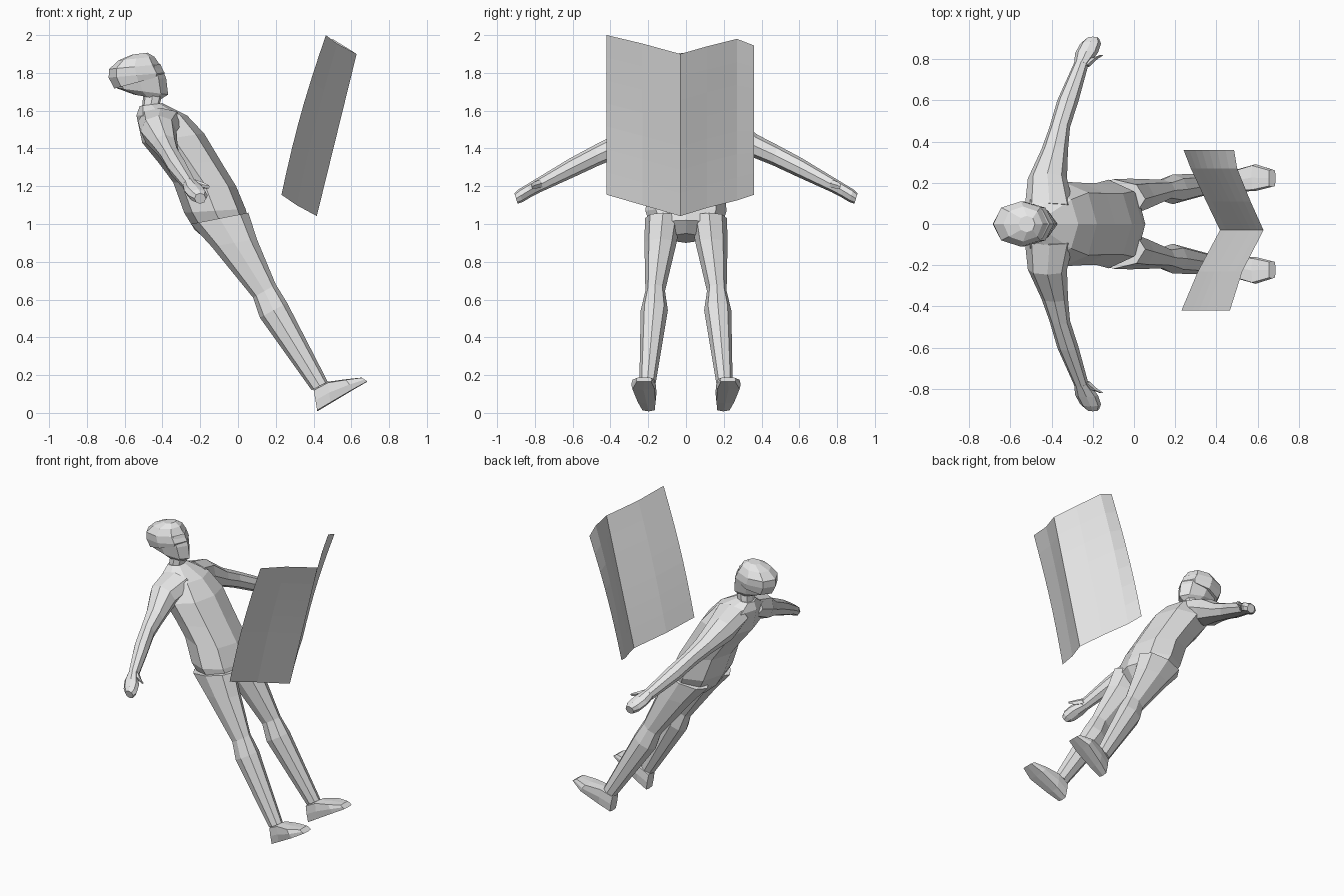
import bpy, bmesh, math
from mathutils import Vector

grey = bpy.data.materials.new("light grey")
grey.diffuse_color = (0.8, 0.8, 0.8, 1)


def finish(name, bm):
    me = bpy.data.meshes.new(name)
    bm.to_mesh(me)
    bm.free()
    me.materials.append(grey)
    ob = bpy.data.objects.new(name, me)
    bpy.context.collection.objects.link(ob)
    return ob


def loft(name, rings, n=8, box=0.78, mirror=False):
    """Capped skin through rings given as (centre, half axis A, half axis B)."""
    bm = bmesh.new()
    loops = []
    for c, a, b in rings:
        loop = []
        for k in range(n):
            t = 2 * math.pi * k / n
            u, v = math.cos(t), math.sin(t)
            if n == 8 and k % 2:            # squarer corners
                u, v = math.copysign(box, u), math.copysign(box, v)
            loop.append(bm.verts.new(Vector(c) + Vector(a) * u + Vector(b) * v))
        loops.append(loop)
    for p, q in zip(loops, loops[1:]):
        for k in range(n):
            j = (k + 1) % n
            bm.faces.new((p[k], p[j], q[j], q[k]))
    bm.faces.new(loops[0])
    bm.faces.new(loops[-1])
    bmesh.ops.recalc_face_normals(bm, faces=bm.faces)
    ob = finish(name, bm)
    if mirror:
        m = ob.modifiers.new("mirror", 'MIRROR')
        m.use_axis = (False, True, False)
        m.use_mirror_merge = False
    return ob


def span(bx, bz, fx, fz, w, y=0):
    """Ring from a back point and a front point, with half width w along y."""
    return (((bx + fx) / 2, y, (bz + fz) / 2),
            ((fx - bx) / 2, 0, (fz - bz) / 2), (0, w, 0))


def upright(x, hx, y, z, hz, lean=0.3):
    """Ring across the arm."""
    return ((x, y, z), (hx, 0, 0), (0, hz * lean, hz))


# Leaning torso from neck base to crotch
loft("torso", [
    span(-.52, 1.625, -.40, 1.64, .06),
    span(-.538, 1.575, -.27, 1.575, .16),
    span(-.507, 1.43, -.18, 1.48, .205),
    span(-.417, 1.32, -.09, 1.33, .20),
    span(-.343, 1.22, -.01, 1.20, .20),
    span(-.285, 1.06, .04, 1.08, .215),
    span(-.23, .97, .055, 1.02, .19),
    span(-.15, .90, .01, .95, .06)], box=0.74)

# Neck and head
loft("neck", [span(-.51, 1.60, -.42, 1.61, .055),
              span(-.50, 1.70, -.40, 1.69, .05)])
loft("head", [
    span(-.55, 1.685, -.41, 1.66, .05),
    span(-.645, 1.72, -.37, 1.685, .075),
    span(-.67, 1.78, -.38, 1.77, .095),
    span(-.67, 1.82, -.41, 1.845, .10),
    span(-.60, 1.86, -.46, 1.87, .07)], box=0.72)
loft("hair_cap", [
    span(-.655, 1.717, -.40, 1.785, .102),
    span(-.685, 1.775, -.388, 1.80, .11),
    span(-.682, 1.82, -.415, 1.845, .11),
    span(-.633, 1.866, -.443, 1.886, .085),
    span(-.56, 1.897, -.48, 1.907, .04)], box=0.72)

# Legs and feet, mirrored across the body
loft("legs", [
    span(-.25, 1.0, .055, 1.06, .095, .122),
    span(-.14, .88, .10, .92, .085, .135),
    span(.08, .61, .20, .68, .052, .163),
    span(.116, .504, .26, .583, .072, .168),
    span(.39, .12, .475, .165, .042, .205)], box=0.72, mirror=True)


def sole(tx, tz, bx, bz, w, y):
    return span(bx, bz, tx, tz, w, y)


loft("feet", [
    sole(.40, .125, .42, .008, .036, .198),
    sole(.475, .165, .49, .05, .052, .208),
    sole(.57, .178, .61, .122, .065, .225),
    sole(.654, .187, .686, .166, .042, .222)], box=0.9, mirror=True)

# Arms, hands and thumbs
loft("arms", [
    upright(-.41, .12, .08, 1.545, .07),
    upright(-.42, .095, .22, 1.49, .085),
    upright(-.385, .065, .36, 1.415, .058),
    upright(-.36, .05, .47, 1.365, .052),
    upright(-.32, .052, .60, 1.30, .048),
    upright(-.255, .036, .78, 1.205, .036)], box=0.72, mirror=True)
loft("hands", [
    upright(-.255, .036, .775, 1.208, .036),
    upright(-.23, .055, .83, 1.177, .034),
    upright(-.21, .05, .875, 1.15, .034),
    upright(-.20, .03, .90, 1.135, .028)], box=0.72, mirror=True)
loft("thumbs", [
    upright(-.235, .022, .765, 1.215, .022),
    upright(-.195, .018, .80, 1.205, .018),
    upright(-.158, .009, .818, 1.197, .01)], n=5, mirror=True)

# Open folded sheet: top and bottom edges as (y, top x, top z, bottom x, bottom z)
edge = [(-.42, .465, 2.0, .23, 1.155), (-.23, .525, 1.955, .31, 1.10),
        (-.03, .628, 1.90, .417, 1.042), (.11, .565, 1.94, .35, 1.085),
        (.27, .50, 1.98, .275, 1.125), (.36, .485, 1.945, .24, 1.155)]
rows = 7
bm = bmesh.new()
grid = []
for y, tx, tz, bx, bz in edge:
    col = []
    for r in range(rows + 1):
        t = r / rows
        bow = -.016 * math.sin(math.pi * t) * min(1, abs(y + .03) / .3)
        col.append(bm.verts.new((tx + (bx - tx) * t + bow, y, tz + (bz - tz) * t)))
    grid.append(col)
for a, b in zip(grid, grid[1:]):
    for r in range(rows):
        bm.faces.new((a[r], a[r + 1], b[r + 1], b[r]))
finish("folded_sheet", bm)
